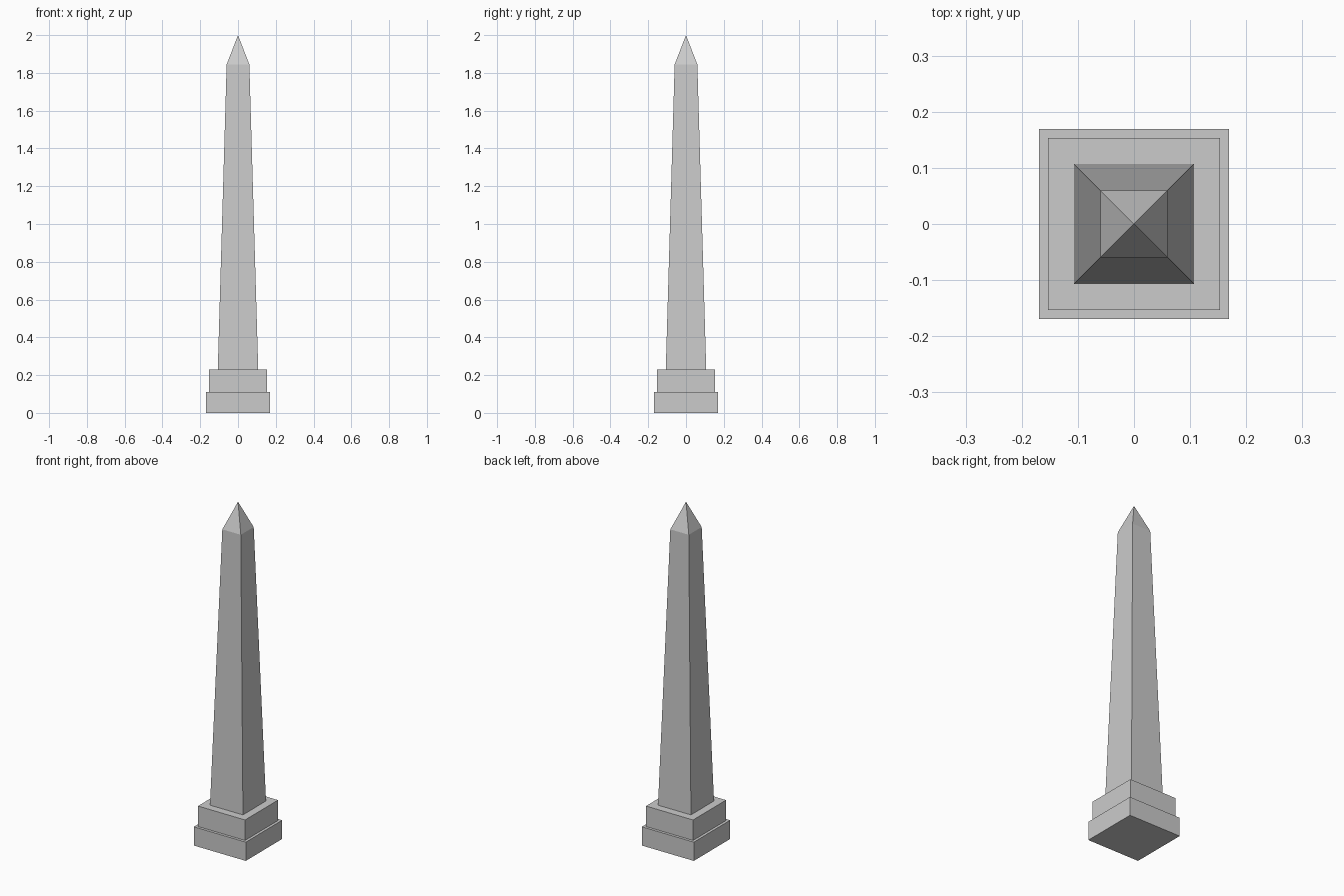
import bpy
import bmesh

if "Cube" in bpy.data.objects:
    bpy.data.objects.remove(bpy.data.objects["Cube"])


def square_stack(name, profile):
    """Loft square rings given as (half_width, z); a zero half width makes an apex."""
    bm = bmesh.new()
    rings = []
    for h, z in profile:
        corners = [(0, 0)] if h == 0 else [(-h, -h), (h, -h), (h, h), (-h, h)]
        rings.append([bm.verts.new((x, y, z)) for x, y in corners])
    for low, high in zip(rings, rings[1:]):
        for i in range(4):
            j = (i + 1) % 4
            top = high if len(high) == 1 else [high[j], high[i]]
            bm.faces.new([low[i], low[j], *top])
    # Close the open ends
    bm.faces.new(rings[0][::-1])
    if len(rings[-1]) == 4:
        bm.faces.new(rings[-1])
    mesh = bpy.data.meshes.new(name)
    bm.to_mesh(mesh)
    bm.free()
    obj = bpy.data.objects.new(name, mesh)
    bpy.context.collection.objects.link(obj)
    return obj


# Two-step pedestal
square_stack("lower_plinth", [(0.169, 0.0), (0.169, 0.11)])
square_stack("upper_plinth", [(0.153, 0.11), (0.153, 0.23)])

# Tapered shaft with its pyramid tip
square_stack("obelisk_shaft", [(0.107, 0.23), (0.06, 1.845), (0.0, 2.0)])
